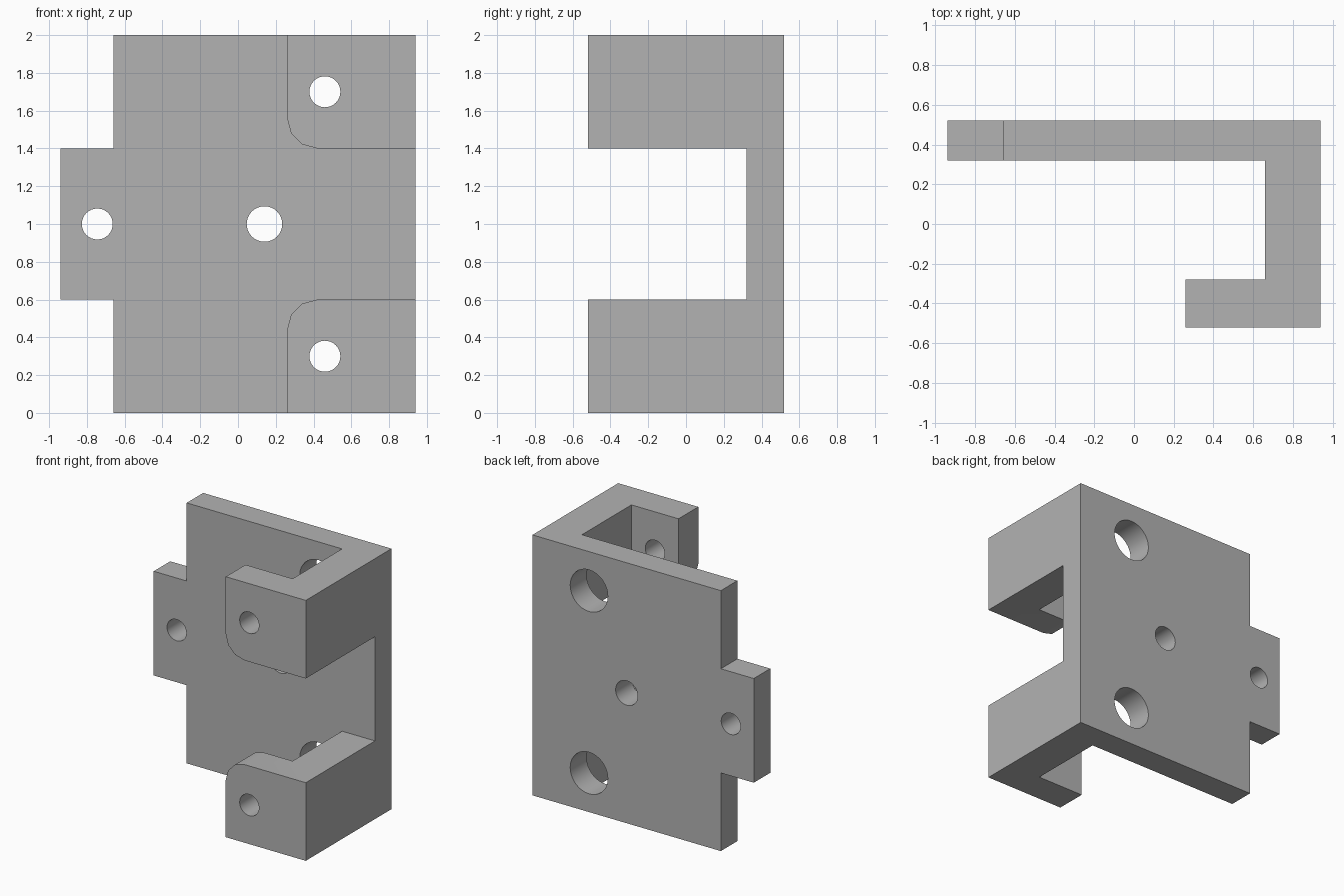
import bpy, bmesh
from math import cos, sin, pi, radians
from mathutils import Vector

cube = bpy.data.objects.get("Cube")
if cube:
    bpy.data.objects.remove(cube, do_unlink=True)

grey = bpy.data.materials.new("plain_grey")
grey.use_nodes = True
color = (0.45, 0.45, 0.45, 1)
grey.diffuse_color = color
grey.node_tree.nodes["Principled BSDF"].inputs["Base Color"].default_value = color


def prism(name, outline, start, offset):
    """Extrude an outline: along z it lies in xy, along y it lies in xz."""
    along_y = offset[1] != 0
    bm = bmesh.new()
    verts = [bm.verts.new((a, start, b) if along_y else (a, b, start))
             for a, b in outline]
    face = bm.faces.new(verts)
    new = bmesh.ops.extrude_face_region(bm, geom=[face])["geom"]
    moved = [v for v in new if isinstance(v, bmesh.types.BMVert)]
    bmesh.ops.translate(bm, verts=moved, vec=Vector(offset))
    bmesh.ops.recalc_face_normals(bm, faces=bm.faces)
    mesh = bpy.data.meshes.new(name)
    bm.to_mesh(mesh)
    bm.free()
    mesh.materials.append(grey)
    obj = bpy.data.objects.new(name, mesh)
    bpy.context.collection.objects.link(obj)
    return obj


def cut(body, name, outline, y0, y1):
    """Remove an xz outline between two depths."""
    cutter = prism(name, outline, y0, (0, y1 - y0, 0))
    mod = body.modifiers.new(name, 'BOOLEAN')
    mod.operation = 'DIFFERENCE'
    mod.solver = 'EXACT'
    mod.object = cutter
    bpy.context.view_layer.objects.active = body
    bpy.ops.object.modifier_apply(modifier=name)
    bpy.data.objects.remove(cutter, do_unlink=True)


def circle(x, z, r, n=32):
    return [(x + r * cos(2 * pi * i / n), z + r * sin(2 * pi * i / n)) for i in range(n)]


# Hooked channel section, full height
section = [(-0.94, 0.52), (0.94, 0.52), (0.94, -0.52), (0.26, -0.52),
           (0.26, -0.28), (0.66, -0.28), (0.66, 0.32), (-0.94, 0.32)]
bracket = prism("bracket", section, 0, (0, 0, 2))

# Slot between the two arms, with rounded flange corners
r = 0.16
arc = [(0.42 - r * sin(i * pi / 6), 1.4 + r - r * cos(i * pi / 6)) for i in range(4)]
upper = [(1.1, 1.4)] + arc + [(0.1, 1.4 + r)]
lower = [(x, 2 - z) for x, z in reversed(upper)]
cut(bracket, "arm_slot", upper + lower, -0.7, 0.32)

# Notches leaving the side tab
for name, low, high in (("upper_notch", 1.4, 2.2), ("lower_notch", -0.2, 0.6)):
    cut(bracket, name, [(-1.1, low), (-0.66, low), (-0.66, high), (-1.1, high)], 0.1, 0.7)

# Screw holes: tab, centre, flanges, and wide access holes behind the flanges
cut(bracket, "tab_hole", circle(-0.745, 1, 0.082), 0.1, 0.7)
cut(bracket, "centre_hole", circle(0.14, 1, 0.094), 0.1, 0.7)
for z in (0.3, 1.7):
    cut(bracket, "flange_hole", circle(0.46, z, 0.082), -0.7, 0)
    cut(bracket, "access_hole", circle(0.46, z, 0.16), 0.1, 0.7)

bpy.ops.object.select_all(action='DESELECT')
bracket.select_set(True)
bpy.context.view_layer.objects.active = bracket
bpy.ops.object.shade_smooth_by_angle(angle=radians(35))
